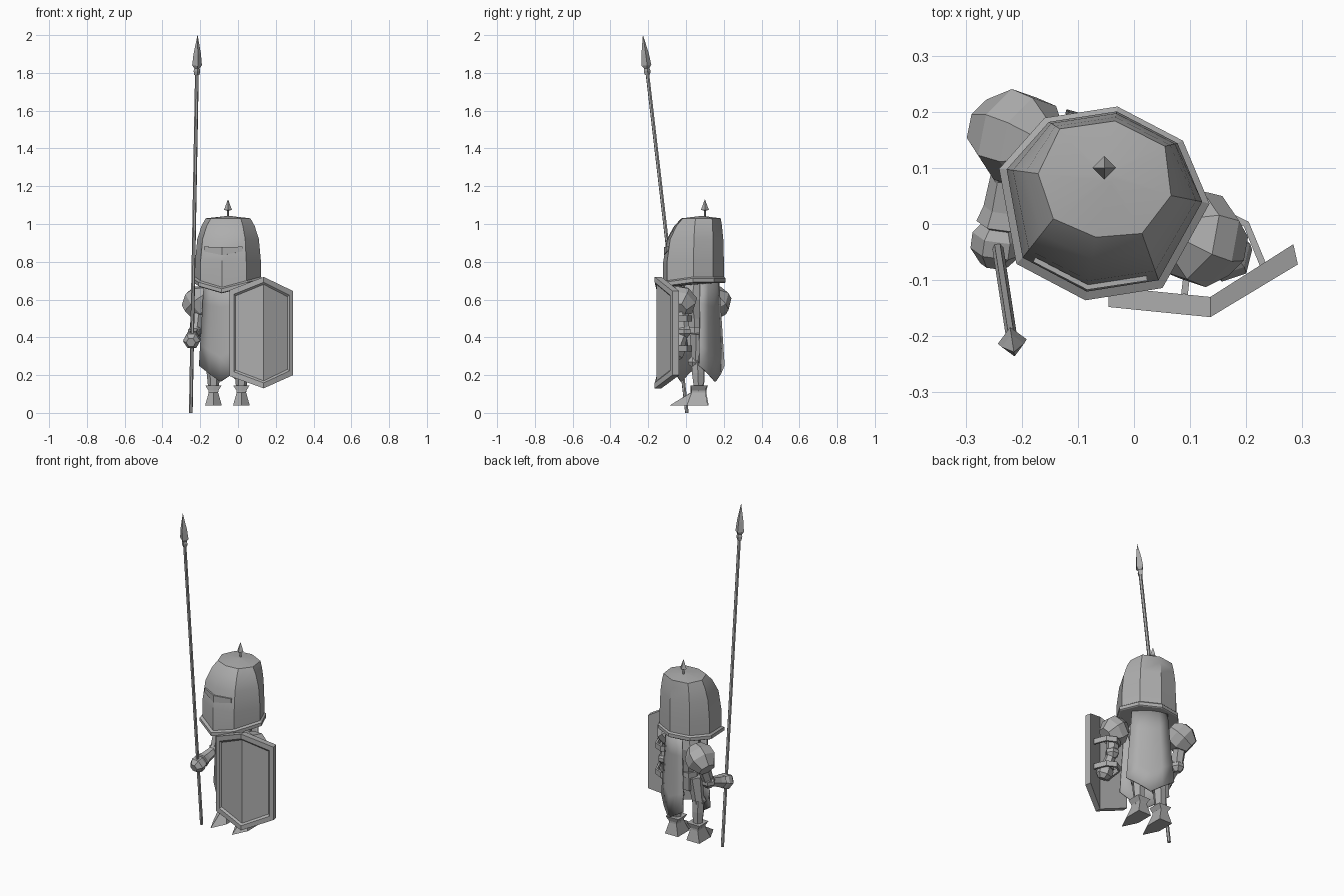
import bpy, math
from mathutils import Vector, Matrix

cube = bpy.data.objects.get("Cube")
if cube:
    bpy.data.objects.remove(cube)

GREY = (0.42, 0.42, 0.42, 1)
steel = bpy.data.materials.new("grey_steel")
steel.use_nodes = True
steel.diffuse_color = GREY
steel.node_tree.nodes["Principled BSDF"].inputs["Base Color"].default_value = GREY


def make(name, verts, faces, smooth=None, thick=0):
    mesh = bpy.data.meshes.new(name)
    mesh.from_pydata([tuple(v) for v in verts], [], faces)
    ob = bpy.data.objects.new(name, mesh)
    bpy.context.scene.collection.objects.link(ob)
    mesh.materials.append(steel)
    bpy.ops.object.select_all(action='DESELECT')
    bpy.context.view_layer.objects.active = ob
    ob.select_set(True)
    bpy.ops.object.mode_set(mode='EDIT')
    bpy.ops.mesh.select_all(action='SELECT')
    bpy.ops.mesh.normals_make_consistent(inside=False)
    bpy.ops.object.mode_set(mode='OBJECT')
    if thick:
        mod = ob.modifiers.new("thickness", 'SOLIDIFY')
        mod.thickness, mod.offset = thick, 0
    if smooth:
        bpy.ops.object.shade_smooth_by_angle(angle=math.radians(smooth))
    return ob


def loft(name, rings, **kw):
    """Skin closed rings of equal length and cap both ends."""
    n, m = len(rings[0]), len(rings)
    faces = [(k*n + i, k*n + (i+1) % n, (k+1)*n + (i+1) % n, (k+1)*n + i)
             for k in range(m - 1) for i in range(n)]
    faces += [tuple(range(n)), tuple(range((m-1)*n, m*n))]
    return make(name, [v for r in rings for v in r], faces, **kw)


def grid(name, rows, **kw):
    n = len(rows[0])
    faces = [(k*n + i, k*n + i + 1, (k+1)*n + i + 1, (k+1)*n + i)
             for k in range(len(rows) - 1) for i in range(n - 1)]
    return make(name, [v for r in rows for v in r], faces, **kw)


def turned(name, a, b, profile, n=6, **kw):
    """Rings along the line a-b; profile holds (fraction, radius)."""
    a, b = Vector(a), Vector(b)
    q = (b - a).to_track_quat('Z', 'Y')
    rings = [[a.lerp(b, t) + q @ Vector((r*math.cos(2*math.pi*i/n), r*math.sin(2*math.pi*i/n), 0))
              for i in range(n)] for t, r in profile]
    return loft(name, rings, **kw)


def frame(x, y, degrees):
    return Matrix.Translation((x, y, 0)) @ Matrix.Rotation(math.radians(degrees), 4, 'Z')


head = frame(-0.05, 0.085, -9.4)
body = frame(-0.045, 0.06, -29)

# Helmet: eight-sided with a keel at the front, narrowing to a flat crown
def mirrored(half):
    return half + [(-x, y) for x, y in half[-2:0:-1]]

rim = mirrored([(0, -.224), (.132, -.18), (.19, -.018), (.125, .085), (0, .126)])
crown = mirrored([(0, -.11), (.08, -.09), (.12, -.015), (.095, .07), (0, .1)])
rim_z = [.645, .68, .70, .70, .70, .70, .70, .68]

def helm(i, t, z, s=.93):
    p = Vector(rim[i]).lerp(Vector(crown[i]) / s, t) * s
    return head @ Vector((p.x, p.y, z))

shell = [[helm(i, 0, rim_z[i]) for i in range(8)]]
shell += [[helm(i, t, z) for i in range(8)] for t, z in [(0, .8), (.2, .92), (.6, .99), (1, 1.03)]]
shell.append([head @ Vector((x*.1, y*.1, 1.042)) for x, y in crown])
loft("helmet", shell, smooth=35)
loft("helmet_rim", [[helm(i, 0, rim_z[i] + dz, s) for i in range(8)]
                    for dz, s in [(-.012, .96), (-.008, 1), (.012, 1), (.02, .93)]])

# Visor slit plate
def visor(side, z):
    a, b = helm(0, .12, z, .95), helm(1 if side > 0 else 7, .12, z, .95)
    return a.lerp(b, abs(side))

grid("visor", [[visor(s, z) for s, z in row] for row in
               ([(-.85, .88), (0, .878), (.85, .88)], [(-.85, .855), (0, .835), (.85, .855)])], thick=.009)

# Helmet spike
turned("helmet_spike", (-.053, .1, 1.03), (-.053, .1, 1.13),
       [(0, .012), (.1, .006), (.4, .005), (.45, .021), (1, .0005)], n=4)

# Spear
foot, tip = Vector((-.25, .005, 0)), Vector((-.214, -.228, 2))
turned("spear_shaft", foot, tip, [(0, .01), (.91, .01)])
turned("spear_head", foot, tip,
       [(.895, .014), (.905, .018), (.912, .014), (.92, .026), (.95, .02), (1, .0005)], n=4)

# Torso, belt and skirt
def oval(w, d, z, n=8):
    return [body @ Vector((w*math.cos(2*math.pi*(i+.5)/n), d*math.sin(2*math.pi*(i+.5)/n), z)) for i in range(n)]

loft("torso", [oval(w, d, z) for w, d, z in
               [(.07, .055, .42), (.085, .065, .5), (.12, .075, .6), (.09, .07, .69)]])
loft("belt", [oval(.088, .07, z) for z in (.425, .455)])
loft("hips", [oval(w, d, z) for w, d, z in [(.075, .05, .34), (.085, .06, .43)]])
turned("neck", (-.05, .07, .66), (-.05, .08, .75), [(0, .07), (1, .07)], n=8)

# Cloth panels, front and back, with pointed hems
def panel(name, side, top_d, low_d, top_w, low_w):
    rows = []
    for k in range(5):
        t = k / 4
        row = []
        for c in (-1, -.5, 0, .5, 1):
            hem = .165 + .085*abs(c)
            w, d = top_w + (low_w - top_w)*t, top_d + (low_d - top_d)*t
            row.append(body @ Vector((c*w, side*(d - .022*c*c), .69 + (hem - .69)*t)))
        rows.append(row)
    grid(name, rows, thick=.008, smooth=30)

panel("front_tabard", -1, .09, .098, .115, .14)
panel("back_cape", 1, .095, .108, .10, .135)

# Legs and pointed boots
for side, x, y in (("right", -.13, .0), ("left", .018, -.005)):
    turned(side + "_thigh", (x + .02, y + .07, .42), (x, y + .065, .26), [(0, .045), (1, .033)])
    turned(side + "_shin", (x, y + .065, .28), (x, y + .072, .11), [(0, .036), (.4, .036), (1, .026)])
    turned(side + "_knee", (x, y + .075, .27), (x, y + .015, .27), [(0, .035), (.6, .035), (1, .012)])
    rings = []
    for z, w, front, toe, back in [(.04, .044, .01, -.08, .12), (.108, .025, .035, .03, .108),
                                   (.118, .026, .035, .03, .108), (.145, .043, .03, .028, .116)]:
        rings.append([(x + px, y + py, z) for px, py in
                      [(-w, front), (0, toe), (w, front), (w, back), (-w, back)]])
    loft(side + "_boot", rings)

# Pauldrons
dome = [(0, .045), (.3, .083), (.62, .086), (1, .05)]
turned("right_pauldron", (-.15, .135, .635), (-.265, .175, .54), dome, n=7)
turned("left_pauldron", (.065, -.01, .635), (.17, -.045, .545), dome, n=7)

# Arms, gauntlets and fists
def arm(side, shoulder, elbow, hand):
    turned(side + "_upper_arm", shoulder, elbow, [(0, .04), (1, .032)])
    turned(side + "_elbow", Vector(elbow) + Vector((0, 0, .035)), Vector(elbow) - Vector((0, 0, .035)),
           [(0, .018), (.35, .04), (.65, .04), (1, .018)])
    turned(side + "_forearm", elbow, hand, [(0, .026), (.55, .033), (.75, .042), (.8, .028), (1, .025)])
    d = (Vector(hand) - Vector(elbow)).normalized() * .045
    turned(side + "_fist", Vector(hand) - d, Vector(hand) + d*.9, [(0, .025), (.35, .046), (.7, .046), (1, .025)])

arm("right", (-.21, .15, .57), (-.225, .105, .43), (-.244, -.035, .385))
arm("left", (.125, -.03, .57), (.15, -.01, .43), (.165, -.055, .32))

# Shield: six-sided, bent along its middle, with a raised border
def shield_ring(inset, depth):
    ring = []
    for sx, z in [(0, .72), (1, .645), (1, .2), (0, .13), (-1, .195), (-1, .65)]:
        edge = (.292, -.072) if sx > 0 else (-.045, -.148)
        p = Vector((.136, -.166)).lerp(Vector(edge), abs(sx) * (1 - inset))
        z = .425 + (z - .425) * (1 - inset * .75)
        ring.append((p.x - depth*.22*sx*(sx > 0), p.y + depth, z))
    return ring

def shield_layers(rings):
    verts = [v for r in rings for v in r]
    m = len(rings)
    faces = [(k*6 + i, k*6 + (i+1) % 6, (k+1)*6 + (i+1) % 6, (k+1)*6 + i)
             for k in range(m - 1) for i in range(6)]
    for o in (0, (m-1)*6):
        faces += [(o, o+1, o+2, o+3), (o, o+3, o+4, o+5)]
    make("shield", verts, faces)

shield_layers([shield_ring(*p) for p in [(0, .036), (0, 0), (.13, 0), (.18, .01)]])

# Arm strap behind the shield
for z in (.5, .34):
    rail = [(.235, -.085), (.2, .0), (.15, .025), (.105, .0), (.09, -.125)]
    grid("shield_strap", [[(x, y, z + dz) for x, y in rail] for dz in (-.016, .016)], thick=.012)
